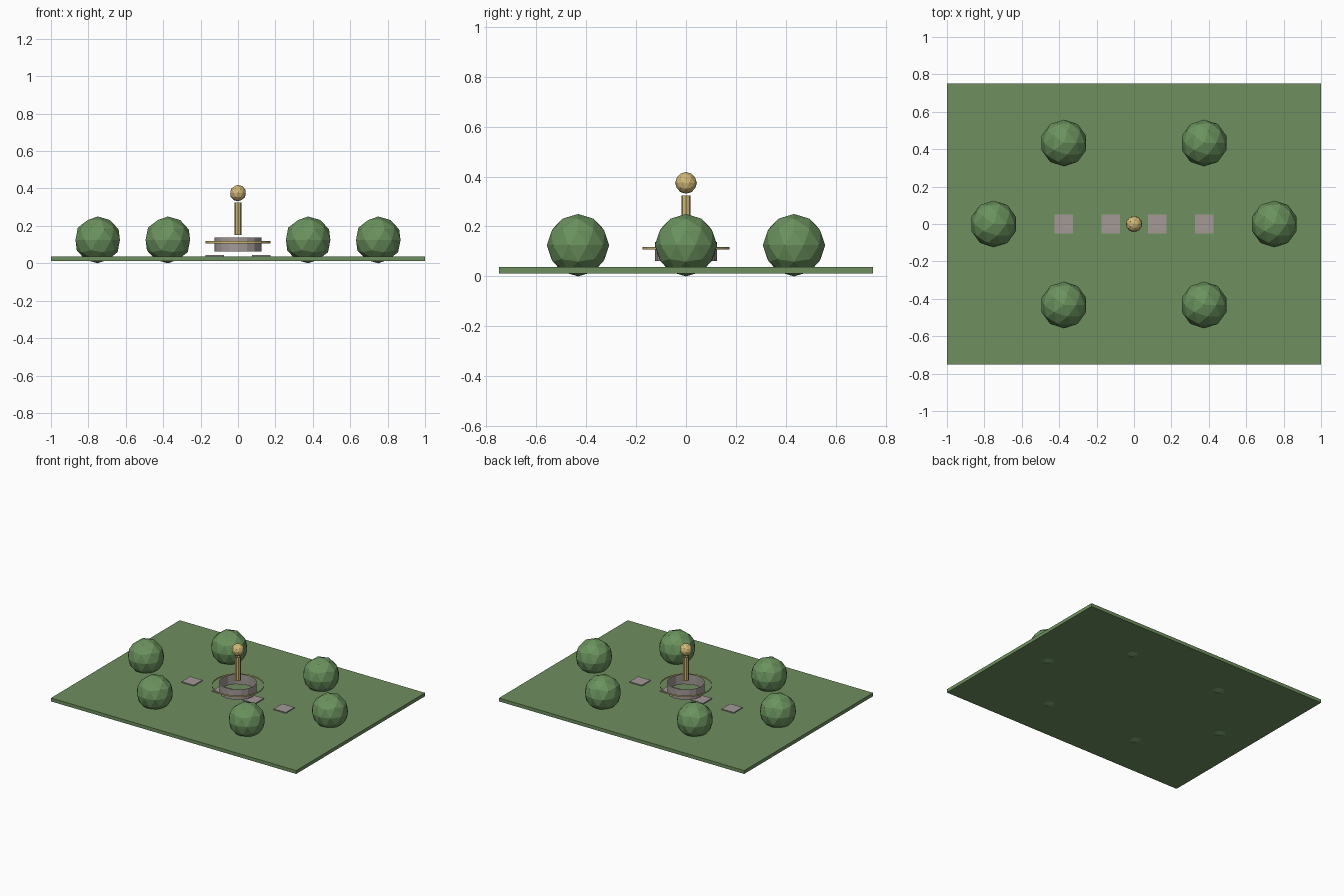
import bpy, bmesh, math
from mathutils import Matrix

if "Cube" in bpy.data.objects:
    bpy.data.objects.remove(bpy.data.objects["Cube"])


def material(name, rgb):
    m = bpy.data.materials.new(name)
    m.diffuse_color = (*[(c / 255) ** 2.2 for c in rgb], 1)
    m.use_nodes = True
    m.node_tree.nodes["Principled BSDF"].inputs["Base Color"].default_value = m.diffuse_color
    return m


GRASS = material("grass green", (110, 142, 95))
LEAF = material("leaf green", (106, 145, 94))
STONE = material("warm grey stone", (161, 152, 149))
GOLD = material("pale gold", (206, 182, 118))


def finish(name, bm, mat):
    mesh = bpy.data.meshes.new(name)
    bm.to_mesh(mesh)
    bm.free()
    mesh.materials.append(mat)
    obj = bpy.data.objects.new(name, mesh)
    bpy.context.collection.objects.link(obj)
    return obj


def box(name, loc, size, mat):
    bm = bmesh.new()
    bmesh.ops.create_cube(bm, size=1, matrix=Matrix.LocRotScale(loc, None, size))
    return finish(name, bm, mat)


def tube(name, radius, z0, z1, sides, mat):
    # open-ended upright band
    bm = bmesh.new()
    bmesh.ops.create_cone(bm, cap_ends=False, segments=sides, radius1=radius,
                          radius2=radius, depth=z1 - z0,
                          matrix=Matrix.Translation((0, 0, (z0 + z1) / 2)))
    return finish(name, bm, mat)


def ball(name, loc, radius, mat):
    bm = bmesh.new()
    bmesh.ops.create_icosphere(bm, subdivisions=2, radius=radius,
                               matrix=Matrix.Translation(loc))
    return finish(name, bm, mat)


# Lawn slab
box("lawn", (0, 0, 0.025), (2, 1.5, 0.025), GRASS)

# Six round bushes set on an ellipse
for i in range(6):
    a = math.radians(60 * i)
    ball(f"bush_{i + 1}", (0.75 * math.cos(a), 0.5 * math.sin(a), 0.125), 0.125, LEAF)

# Row of stepping stones
for i, x in enumerate((-0.375, -0.125, 0.125, 0.375)):
    box(f"stepping_stone_{i + 1}", (x, 0, 0.0385), (0.1, 0.1, 0.0125), STONE)

# Centrepiece: basin wall, thin gold hoop, pillar and finial
tube("basin_wall", 0.125, 0.0625, 0.1375, 16, STONE)
tube("gold_hoop", 0.175, 0.107, 0.118, 24, GOLD)
tube("pillar", 0.01875, 0.15, 0.325, 8, GOLD)
ball("finial", (0, 0, 0.375), 0.04375, GOLD)
